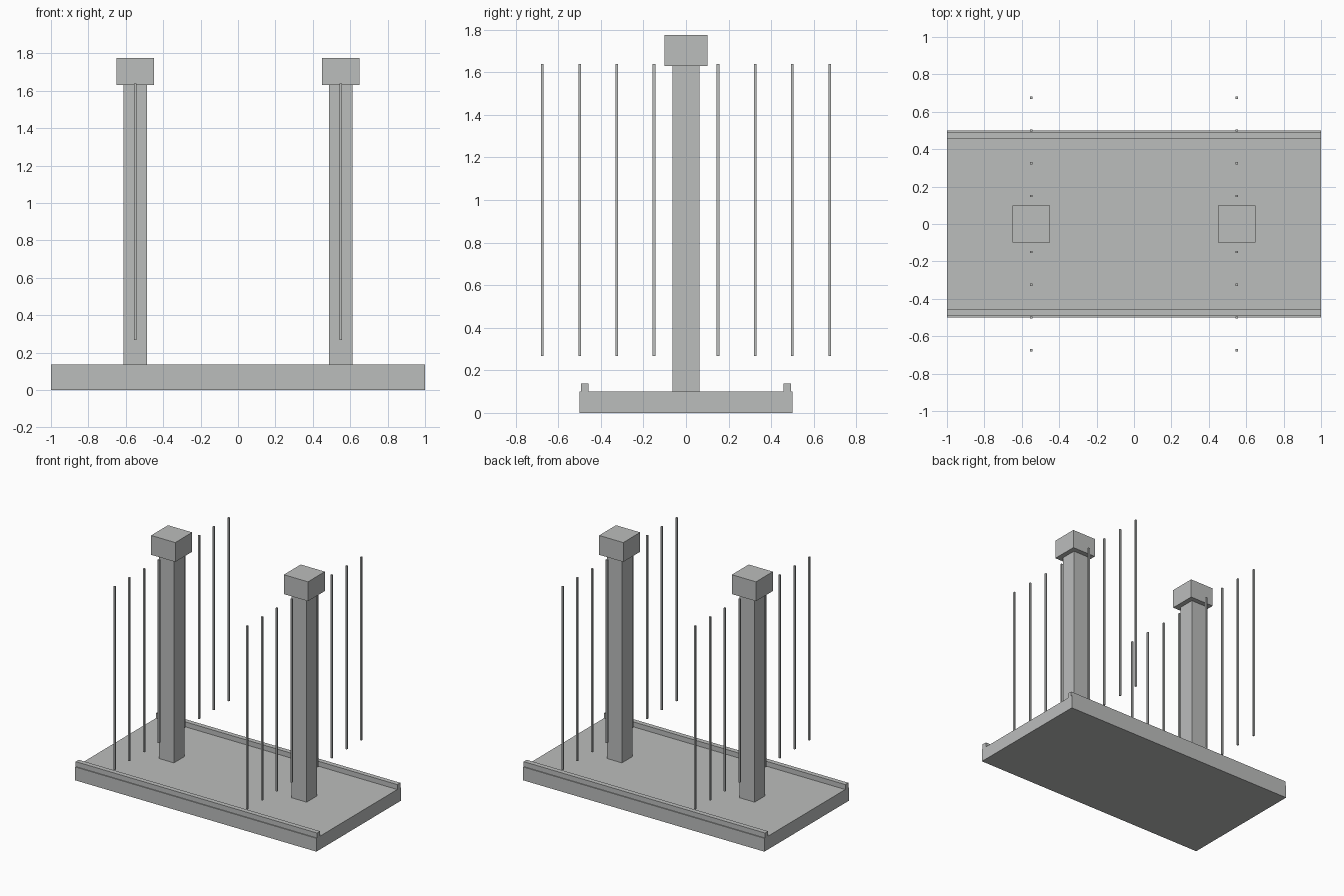
import bpy
import bmesh

# Remove the default object
default = bpy.data.objects.get("Cube")
if default:
    bpy.data.objects.remove(default, do_unlink=True)

# Single concrete grey
grey = bpy.data.materials.new("concrete_grey")
grey.use_nodes = True
colour = (0.50, 0.51, 0.505, 1.0)
grey.diffuse_color = colour
grey.node_tree.nodes["Principled BSDF"].inputs["Base Color"].default_value = colour


def box(name, x, y, z_low, z_high, width, depth):
    """Flat-faced box standing between two heights."""
    bm = bmesh.new()
    bmesh.ops.create_cube(bm, size=1.0)
    bmesh.ops.scale(bm, vec=(width, depth, z_high - z_low), verts=bm.verts)
    mesh = bpy.data.meshes.new(name)
    bm.to_mesh(mesh)
    bm.free()
    mesh.materials.append(grey)
    obj = bpy.data.objects.new(name, mesh)
    obj.location = (x, y, (z_low + z_high) / 2)
    bpy.context.collection.objects.link(obj)
    return obj


DECK_TOP = 0.10
CAP_BASE = 1.63
TOWER_X = 0.55

# Deck slab
box("deck", 0, 0, 0, DECK_TOP, 2.0, 1.0)

# Curbs along the long edges
for side, y in (("front", -0.475), ("back", 0.475)):
    box(side + "_curb", 0, y, DECK_TOP, 0.137, 2.0, 0.036)

# Towers with caps, each with a row of thin hanging cables
for side, x in (("right", -TOWER_X), ("left", TOWER_X)):
    box(side + "_tower", x, 0, DECK_TOP, CAP_BASE, 0.125, 0.125)
    box(side + "_tower_cap", x, 0, CAP_BASE, 1.775, 0.2, 0.2)
    for end, sign in (("front", -1), ("back", 1)):
        for i in range(4):
            y = sign * (0.15 + 0.175 * i)
            box(f"{side}_{end}_cable_{i + 1}", x, y, 0.267, 1.64, 0.0125, 0.0125)
